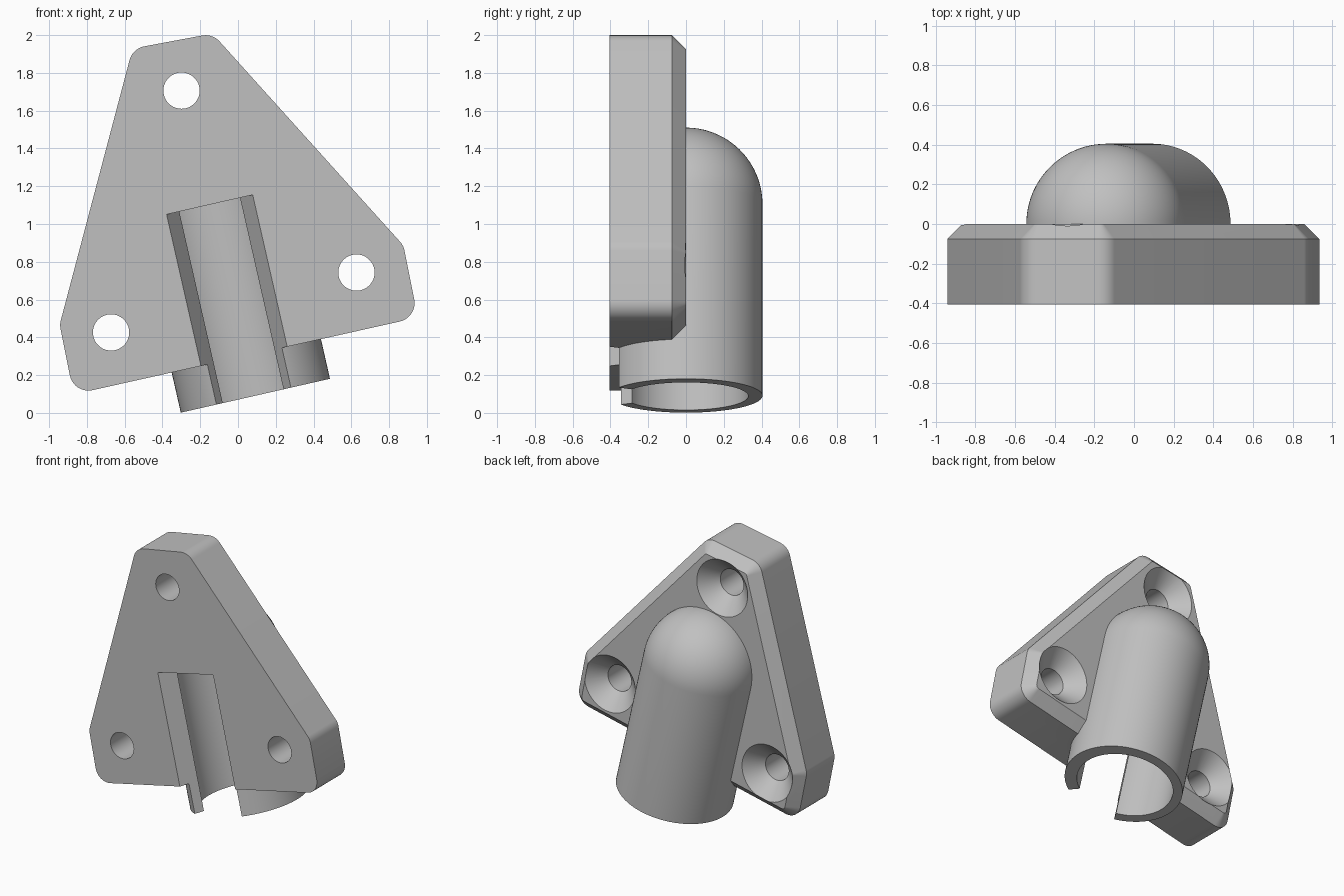
import bpy, bmesh, math
from mathutils import Matrix, Vector

if "Cube" in bpy.data.objects:
    bpy.data.objects.remove(bpy.data.objects["Cube"], do_unlink=True)

TILT = math.radians(12.8)
THICK = 0.405          # plate depth and socket radius
CHAMFER = 0.075
CORNER = 0.1

grey = bpy.data.materials.new("plain grey")
grey.use_nodes = True
grey.diffuse_color = (0.53, 0.53, 0.53, 1)
grey.node_tree.nodes["Principled BSDF"].inputs["Base Color"].default_value = grey.diffuse_color


def make(name, bm, matrix=Matrix()):
    bmesh.ops.transform(bm, matrix=matrix, verts=bm.verts)
    bmesh.ops.recalc_face_normals(bm, faces=bm.faces)
    mesh = bpy.data.meshes.new(name)
    bm.to_mesh(mesh)
    bm.free()
    obj = bpy.data.objects.new(name, mesh)
    bpy.context.collection.objects.link(obj)
    mesh.materials.append(grey)
    return obj


def loft(rings):
    """Closed solid skinned through rings with equal point counts."""
    bm = bmesh.new()
    loops = [[bm.verts.new(p) for p in ring] for ring in rings]
    n = len(loops[0])
    for a, b in zip(loops, loops[1:]):
        for i in range(n):
            j = (i + 1) % n
            bm.faces.new((a[i], a[j], b[j], b[i]))
    bm.faces.new(loops[0])
    bm.faces.new(loops[-1])
    return bm


def turned(profile, steps=96):
    """Solid of revolution about z from (radius, height) pairs."""
    turn = [math.tau * i / steps for i in range(steps)]
    return loft([[(r * math.cos(a), r * math.sin(a), h) for a in turn]
                 for r, h in profile])


def combine(target, tool, operation):
    mod = target.modifiers.new("combine", "BOOLEAN")
    mod.operation, mod.object, mod.solver = operation, tool, "EXACT"
    bpy.context.view_layer.objects.active = target
    bpy.ops.object.modifier_apply(modifier=mod.name)
    bpy.data.objects.remove(tool, do_unlink=True)


# Plate outline: a triangle with cut and rounded corners, counterclockwise
CORNERS = [Vector(p) for p in ((-.558, 1.929), (-.944, .468), (-.87, .098),
                               (.952, .505), (.876, .886), (-.135, 2.008))]


def outline(inset, y, steps=10):
    points = []
    radius = CORNER - inset
    for i, p in enumerate(CORNERS):
        d0 = (p - CORNERS[i - 1]).normalized()
        d1 = (CORNERS[(i + 1) % len(CORNERS)] - p).normalized()
        n0, n1 = Vector((d0.y, -d0.x)), Vector((d1.y, -d1.x))
        centre = p - (n0 + n1) * (CORNER / (1 + n0.dot(n1)))
        a0 = math.atan2(n0.y, n0.x)
        sweep = n0.angle(n1)
        for k in range(steps + 1):
            a = a0 + sweep * k / steps
            points.append((centre.x + radius * math.cos(a), y,
                           centre.y + radius * math.sin(a)))
    return points


body = make("mounting_bracket", loft([outline(0, -THICK), outline(0, -CHAMFER),
                                      outline(CHAMFER, 0)]))

# Countersunk screw holes, wide end at the back
HOLE, SINK = 0.096, 0.21
for x, z in ((-.299, 1.706), (.627, .743), (-.672, .426)):
    place = Matrix.Translation((x, 0, z)) @ Matrix.Rotation(-math.pi / 2, 4, "X")
    drill = turned([(HOLE, -0.6), (HOLE, HOLE - SINK), (SINK + 0.01, 0.01)], 64)
    combine(body, make("screw_hole_cutter", drill, place), "DIFFERENCE")

# Tilted domed socket
axis = Matrix.Translation((.092, 0, .091)) @ Matrix.Rotation(-TILT, 4, "Y")
LENGTH = 1.04
dome = [(THICK * math.cos(a), LENGTH + THICK * math.sin(a))
        for a in (math.radians(89.5) * i / 24 for i in range(25))]
combine(body, make("socket", turned([(THICK, 0)] + dome), axis), "UNION")

# Flat-ended bore and the flared slot opening to the front
inner = axis @ Matrix.Translation((-.012, 0, 0))
bore = turned([(.33, -.2), (.33, LENGTH)])
combine(body, make("bore_cutter", bore, inner), "DIFFERENCE")
flare = 0.6 * math.tan(math.radians(30))
slot = loft([[(0, 0, h), (-flare, -.6, h), (flare, -.6, h)] for h in (-.2, LENGTH)])
combine(body, make("slot_cutter", slot, inner), "DIFFERENCE")

# Smooth curves, sharp edges
bpy.ops.object.select_all(action="DESELECT")
body.select_set(True)
bpy.context.view_layer.objects.active = body
bpy.ops.object.shade_smooth_by_angle(angle=math.radians(25))
